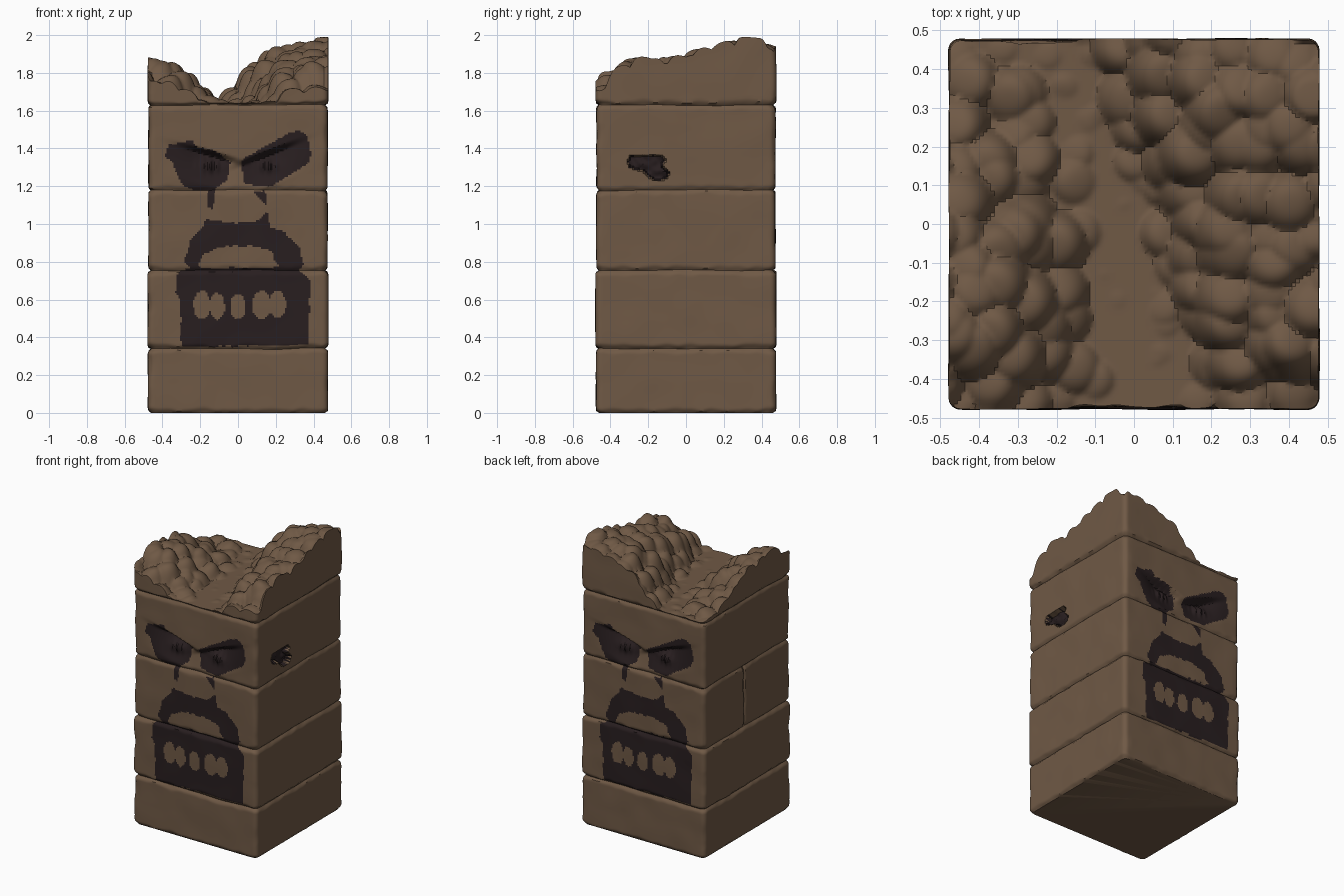
import bpy, math, random
from mathutils import Vector, noise

if "Cube" in bpy.data.objects:
    bpy.data.objects.remove(bpy.data.objects["Cube"])

random.seed(4)
N, HALF, R = 100, 0.478, 0.03


def material(name, rgb):
    m = bpy.data.materials.new(name)
    m.diffuse_color = (*rgb, 1)
    m.use_nodes = True
    m.node_tree.nodes["Principled BSDF"].inputs["Base Color"].default_value = m.diffuse_color
    return m


STONE = material("brown stone", (0.160, 0.100, 0.060))
PAINT = material("dark paint", (0.021, 0.013, 0.014))

# Painted outlines, in side coordinates (across, height)
EYES = [
    [(-.39, 1.365), (-.37, 1.42), (-.31, 1.43), (-.25, 1.445), (-.22, 1.41), (-.13, 1.39), (-.04, 1.325),
     (-.06, 1.23), (-.12, 1.19), (-.12, 1.13), (-.14, 1.08), (-.165, 1.09), (-.16, 1.18), (-.25, 1.18),
     (-.30, 1.21), (-.35, 1.32)],
    [(.03, 1.22), (.02, 1.34), (.09, 1.38), (.18, 1.43), (.28, 1.485), (.33, 1.495), (.375, 1.46),
     (.39, 1.37), (.375, 1.32), (.275, 1.26), (.18, 1.20), (.10, 1.20)],
    [(.09, 1.17), (.145, 1.175), (.155, 1.10), (.12, 1.13)]]
MOUTH = [(-.32, .745), (-.26, .77), (-.29, .80), (-.25, .92), (-.19, .985), (-.175, 1.025), (-.12, 1.02),
         (0, 1.005), (.10, 1.015), (.16, 1.065), (.175, .98), (.25, .96), (.33, .875), (.35, .785),
         (.33, .745), (.385, .70), (.37, .36), (-.30, .35), (-.305, .60), (-.33, .64)]
TONGUE = [(-.22, .77), (-.185, .84), (-.095, .88), (.09, .885), (.18, .855), (.215, .77)]
TEETH = [(-.19, .57, .045, .075), (-.11, .565, .04, .07), (0, .56, .042, .068),
         (.125, .57, .05, .075), (.21, .575, .045, .072)]
EAR = [(-.31, 1.33), (-.30, 1.36), (-.13, 1.36), (-.11, 1.34), (-.13, 1.31), (-.09, 1.27),
       (-.11, 1.24), (-.17, 1.23), (-.23, 1.28), (-.30, 1.30)]


def inside(poly, u, z):
    hit = False
    for (x1, z1), (x2, z2) in zip(poly, poly[1:] + poly[:1]):
        if (z1 > z) != (z2 > z) and u < x1 + (z - z1) * (x2 - x1) / (z2 - z1):
            hit = not hit
    return hit


def painted(side, u, z):
    w = 0.006 * noise.noise(Vector((u * 25, z * 25, 2)))
    u, z = u + w, z + w
    if side == 1:
        return inside(EAR, u, z)
    if side == 3:
        return False
    if z > 1.075:
        return any(inside(p, u, z) for p in EYES)
    if not inside(MOUTH, u, z) or inside(TONGUE, u, z):
        return False
    return not any(((u - a) / c) ** 2 + ((z - b) / d) ** 2 < 1 for a, b, c, d in TEETH)


# Broken crown: coarse heights, roughened into rounded rubble
XS = [-.48, -.36, -.22, -.1, .05, .15, .25, .48]
YS = [-.48, -.36, -.18, 0, .2, .36, .48]
HS = [[1.74, 1.70, 1.64, 1.62, 1.62, 1.62, 1.66, 1.72],
      [1.85, 1.82, 1.72, 1.63, 1.62, 1.65, 1.74, 1.83],
      [1.87, 1.84, 1.74, 1.63, 1.63, 1.67, 1.83, 1.89],
      [1.84, 1.78, 1.70, 1.63, 1.63, 1.72, 1.87, 1.90],
      [1.74, 1.70, 1.66, 1.62, 1.65, 1.84, 1.92, 1.97],
      [1.70, 1.68, 1.65, 1.62, 1.81, 1.90, 1.93, 1.99],
      [1.66, 1.65, 1.63, 1.63, 1.78, 1.88, 1.92, 1.96]]


def locate(vals, v):
    v = min(max(v, vals[0]), vals[-1])
    i = max(k for k in range(len(vals) - 1) if vals[k] <= v)
    return i, (v - vals[i]) / (vals[i + 1] - vals[i])


def coarse(x, y):
    (i, s), (j, t) = locate(XS, x), locate(YS, y)
    a = HS[j][i] * (1 - s) + HS[j][i + 1] * s
    b = HS[j + 1][i] * (1 - s) + HS[j + 1][i + 1] * s
    return a * (1 - t) + b * t


ROCKS = []
for i in range(-6, 7):
    for j in range(-6, 7):
        x, y = (i + random.uniform(-.4, .4)) * .088, (j + random.uniform(-.4, .4)) * .088
        ROCKS.append((x, y, coarse(x, y) + random.uniform(-.012, .018),
                      random.uniform(-.35, .35), random.uniform(-.35, .35)))


def crown_height(x, y):
    best = 1.64
    for a, b, h, sx, sy in ROCKS:
        dx, dy = x - a, y - b
        d = dx * dx + dy * dy
        if d < .03:
            best = max(best, h + sx * dx + sy * dy - 3 * d - 900 * d * d)
    return min(best, 1.985 + (best - 1.985) * .3)


def round_corner(x, y):
    c = HALF - R
    dx, dy = max(abs(x) - c, 0), max(abs(y) - c, 0)
    if dx and dy:
        f = max(dx, dy) / math.hypot(dx, dy)
        x, y = math.copysign(c + dx * f, x), math.copysign(c + dy * f, y)
    return x, y


# Perimeter, walked front, right, back, left: (side, across, x, y, grid column, grid row)
RING = []
for side in range(4):
    for k in range(N):
        u = -HALF + 2 * HALF * k / N
        x, y = [(u, -HALF), (HALF, u), (-u, HALF), (-HALF, -u)][side]
        cell = [(k, 0), (N, k), (N - k, N), (0, N - k)][side]
        RING.append((side, u, *round_corner(x, y), *cell))
NORMALS = [(0, -1), (1, 0), (0, 1), (-1, 0)]


def bump(d, w):
    return math.exp(-(d / w) ** 2)


def dent(side, u, z):
    # eye sockets under a hard brow, with a raised lid; ear hole; side crack
    if side in (0, 2) and 1.15 < z < 1.55:
        d = 0
        for cx, tilt in ((-.15, -.28), (.16, .38)):
            top = 1.39 + tilt * (u - cx)
            below = top - z
            fall = min(max(below / .03, 0), 1) * min(max(1 - (below - .03) / .16, 0), 1)
            d += .065 * fall * bump(u - cx, .13)
            d -= .03 * bump(u - cx, .05) * bump(z - 1.31, .035) * (1 + .4 * math.sin(u * 160))
        return d
    if side == 1 and inside(EAR, u, z):
        return .035 + .015 * noise.noise(Vector((u * 30, z * 30, 0)))
    if side == 3 and .76 < z < 1.18:
        return .014 * bump(u + .03 + .02 * noise.noise(Vector((0, 0, z * 8))), .008)
    return 0


def course(name, z0, z1, rows, kind, seed):
    verts, faces, mats = [], [], []
    n = len(RING)
    shift = random.uniform(-.003, .003)
    for r in range(rows + 1):
        for side, u, x, y, gx, gy in RING:
            wob = .007 * noise.noise(Vector((x * 5, y * 5, z0 * 9)))
            wob2 = .007 * noise.noise(Vector((x * 5, y * 5, z1 * 9)))
            lo = z0 + (wob if z0 else 0)
            hi = crown_height(x, y) if kind == "crown" else z1 + wob2
            z = lo + (hi - lo) * r / rows
            chip = .011 + .009 * noise.noise(Vector((x * 14, y * 14, seed * 3)))
            end = bump(z - lo, chip) + (0 if kind == "crown" else bump(hi - z, chip))
            rough = .004 * noise.noise(Vector((x * 6, y * 6, z * 6 + seed)))
            inset = .018 * min(end, 1) + (rough + shift + .003) * (1 - min(end, 1))
            # worn vertical corners
            corner = min(HALF - abs(x), HALF - abs(y))
            edge = max(0, abs(u) - .42) / .06
            inset += .008 * edge * max(0, noise.noise(Vector((x * 3, y * 3, z * 9))))
            f = 1 - inset / HALF
            d = dent(side, u, z)
            nx, ny = NORMALS[side]
            verts.append((x * f - nx * d, y * f - ny * d, z))
            if r < rows:
                k = len(verts) - 1 - r * n
                a, b = r * n + k, r * n + (k + 1) % n
                faces.append((a, b, b + n, a + n))
                zc = z + (hi - lo) / rows / 2
                mats.append(int(painted(side, u + HALF / N, zc)))
    if kind == "base":
        faces.append(tuple(reversed(range(n))))
        mats.append(0)
    if kind == "crown":
        grid = {(c[4], c[5]): rows * n + i for i, c in enumerate(RING)}
        for i in range(1, N):
            for j in range(1, N):
                x, y = (-HALF + 2 * HALF * q / N for q in (i, j))
                grid[i, j] = len(verts)
                verts.append((x * .993, y * .993, crown_height(x, y)))
        for i in range(N):
            for j in range(N):
                faces.append((grid[i, j], grid[i + 1, j], grid[i + 1, j + 1], grid[i, j + 1]))
                mats.append(0)
    me = bpy.data.meshes.new(name)
    me.from_pydata(verts, [], faces)
    me.materials.append(STONE)
    me.materials.append(PAINT)
    me.polygons.foreach_set("material_index", mats)
    ob = bpy.data.objects.new(name, me)
    bpy.context.collection.objects.link(ob)
    bpy.context.view_layer.objects.active = ob
    ob.select_set(True)
    bpy.ops.object.shade_smooth_by_angle(angle=math.radians(40))
    ob.select_set(False)


# Stacked stone courses and the ruined top
course("base_course", 0, .34, 34, "base", 1)
course("lower_mouth_course", .34, .755, 42, "wall", 2)
course("upper_mouth_course", .755, 1.18, 42, "wall", 3)
course("eye_course", 1.18, 1.63, 46, "wall", 4)
course("broken_crown", 1.63, 1.9, 20, "crown", 5)
